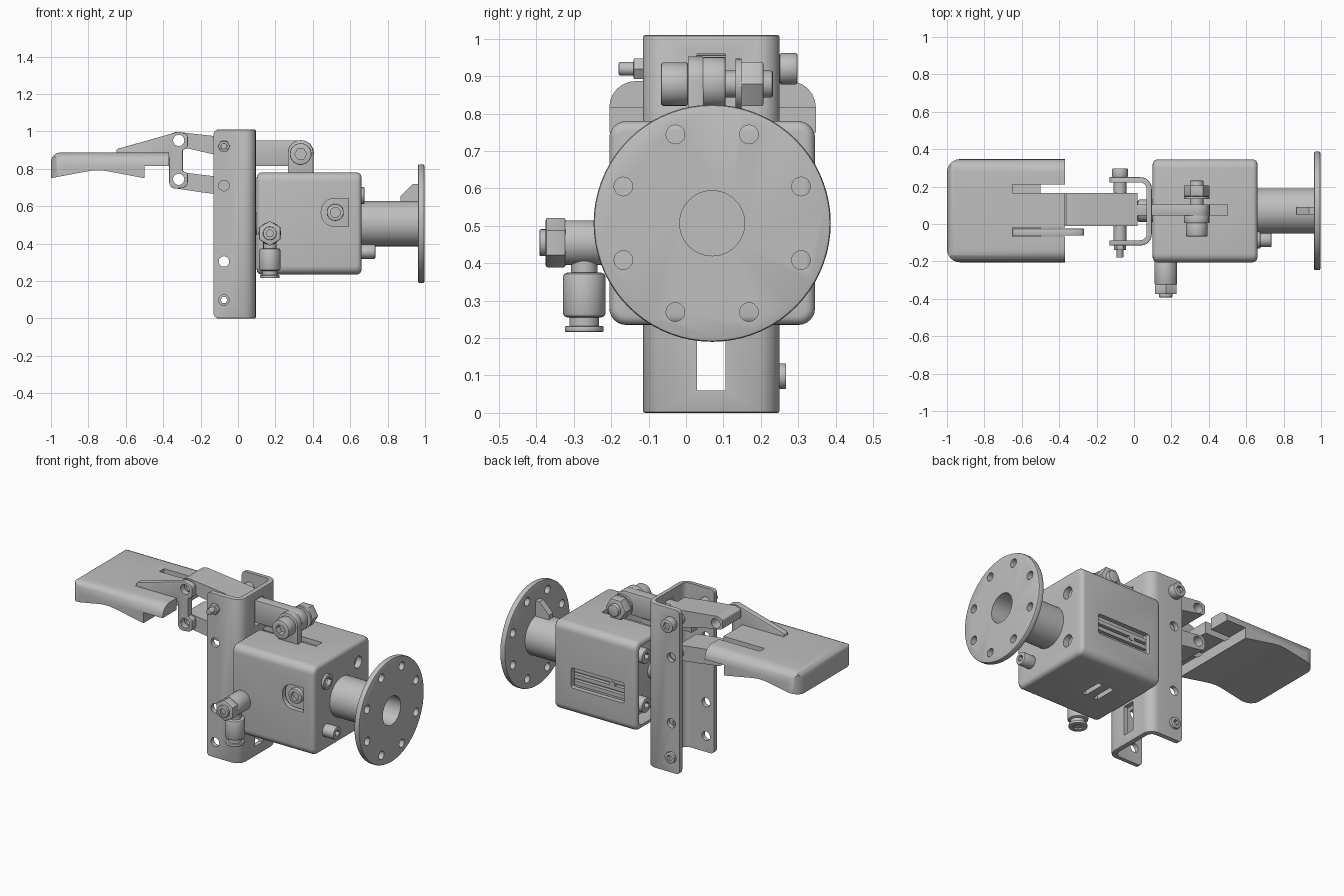
import bpy, bmesh, math
from mathutils import Vector

if "Cube" in bpy.data.objects:
    bpy.data.objects.remove(bpy.data.objects["Cube"], do_unlink=True)

metal = bpy.data.materials.new("grey_metal")
metal.use_nodes = True
GREY = (0.52, 0.52, 0.52, 1)
metal.diffuse_color = GREY
metal.node_tree.nodes["Principled BSDF"].inputs["Base Color"].default_value = GREY
CY, CZ = 0.07, 0.507          # main axis of the actuator


def rounded(pts, r=0.0, n=6):
    """Round polygon corners; a point may carry its own radius."""
    out = []
    for i, p in enumerate(pts):
        rad = p[2] if len(p) > 2 else r
        c = Vector(p[:2])
        a = (Vector(pts[i - 1][:2]) - c).normalized()
        b = (Vector(pts[(i + 1) % len(pts)][:2]) - c).normalized()
        if rad <= 0:
            out.append(c)
            continue
        half = a.angle(b) / 2
        mid = c + (a + b).normalized() * rad / math.sin(half)
        s = (c + a * rad / math.tan(half) - mid).normalized()
        e = (c + b * rad / math.tan(half) - mid).normalized()
        for k in range(n + 1):
            out.append(mid + s.slerp(e, k / n) * rad)
    return out


def rect(u0, u1, v0, v1, r=0.0):
    return rounded([(u0, v0), (u1, v0), (u1, v1), (u0, v1)], r)


def circle(u, v, r, n=32, turn=0.0):
    return [(u + r * math.cos(turn + math.tau * k / n), v + r * math.sin(turn + math.tau * k / n))
            for k in range(n)]


def prism(name, pts, axis, lo, hi, bevel=0.0, segments=2):
    """Extrude a profile along an axis: x takes (y,z), y takes (x,z), z takes (x,y)."""
    place = {"x": lambda u, v, w: (w, u, v), "y": lambda u, v, w: (u, w, v),
             "z": lambda u, v, w: (u, v, w)}[axis]
    bm = bmesh.new()
    rings = [[bm.verts.new(place(p[0], p[1], w)) for p in pts] for w in (lo, hi)]
    caps = [bm.faces.new(r) for r in rings]
    for i in range(len(pts)):
        j = (i + 1) % len(pts)
        bm.faces.new((rings[0][i], rings[0][j], rings[1][j], rings[1][i]))
    bmesh.ops.recalc_face_normals(bm, faces=bm.faces)
    if bevel:
        edges = list({e for f in caps for e in f.edges})
        bmesh.ops.bevel(bm, geom=edges, offset=bevel, segments=segments,
                        profile=0.5, affect="EDGES", clamp_overlap=True)
    mesh = bpy.data.meshes.new(name)
    bm.to_mesh(mesh)
    bm.free()
    mesh.materials.append(metal)
    ob = bpy.data.objects.new(name, mesh)
    bpy.context.collection.objects.link(ob)
    return ob


def carve(ob, pts, axis, lo, hi, op="DIFFERENCE"):
    cutter = prism("cutter", pts, axis, lo, hi)
    mod = ob.modifiers.new("carve", "BOOLEAN")
    mod.operation, mod.solver, mod.object = op, "EXACT", cutter
    new = bpy.data.meshes.new_from_object(ob.evaluated_get(bpy.context.evaluated_depsgraph_get()))
    ob.modifiers.clear()
    ob.data = new
    bpy.data.objects.remove(cutter, do_unlink=True)


def cyl(name, axis, u, v, r, lo, hi, bevel=0.0, n=32, turn=0.0):
    return prism(name, circle(u, v, r, n, turn), axis, lo, hi, bevel)


# U-shaped channel bracket, open towards -x
bracket = prism("channel_bracket", rounded([(-0.13, -0.115), (0.095, -0.115, 0.06),
                (0.095, 0.25, 0.06), (-0.13, 0.25)]), "z", 0.0, 1.01, 0.006)
carve(bracket, rounded([(-0.3, -0.087), (0.067, -0.087, 0.035), (0.067, 0.222, 0.035),
                        (-0.3, 0.222)]), "z", -0.1, 1.1)
carve(bracket, rounded([(-0.13, 0, 0.025), (0.2, 0), (0.2, 1.01), (-0.13, 1.01, 0.025)]),
      "y", -1, 1, "INTERSECT")
PIVOT_X = -0.075
for z in (0.92, 0.71, 0.305, 0.098):
    carve(bracket, circle(PIVOT_X, z, 0.028, 24), "y", -0.5, 0.5)
for z0, z1 in ((0.06, 0.24), (0.80, 0.96)):
    carve(bracket, rect(0.03, 0.105, z0, z1), "x", 0.02, 0.2)

# Housing shell with rounded edges, open towards the bracket
housing = prism("housing", rect(-0.205, 0.345, 0.235, 0.78, 0.045), "x", 0.10, 0.66, 0.025, 4)
carve(housing, rect(-0.175, 0.315, 0.265, 0.75, 0.03), "x", 0.0, 0.60)
carve(housing, rect(0.18, 0.54, 0.395, 0.52, 0.012), "y", 0.28, 0.4)
port = rounded([(0.445, 0.492, 0.07), (0.59, 0.492), (0.59, 0.642), (0.445, 0.642, 0.07)])
carve(housing, port, "y", -0.3, -0.165)
carve(housing, rect(0.10, 0.50, 0.045, 0.105), "z", 0.7, 0.9)
for x in (0.26, 0.34):
    carve(housing, rect(x, x + 0.03, 0.0, 0.14), "z", 0.1, 0.3)
BOLTS = [(CY + sy * 0.155, CZ + sz * 0.15) for sy in (-1, 1) for sz in (-1, 1)]
for y, z in BOLTS:
    carve(housing, circle(y, z, 0.036, 24), "x", 0.625, 0.8)

# Inside the housing: cylinder block, tie rods, window rails, port plug
prism("inner_block", rect(-0.165, 0.29, 0.275, 0.735, 0.05), "x", 0.17, 0.595, 0.01)
for i, (y, z) in enumerate(BOLTS):
    rod = cyl(f"tie_rod_{i}", "x", y, z, 0.045, 0.11, 0.20, 0.005)
    carve(rod, circle(y, z, 0.022, 6), "x", 0.0, 0.14)
cyl("piston_nose", "x", CY, CZ, 0.06, 0.02, 0.2, 0.008)
cyl("piston_cap", "x", CY, CZ, 0.03, 0.0, 0.04, 0.005)
for i, z in enumerate((0.415, 0.455, 0.495)):
    prism(f"window_rail_{i}", rect(0.17, 0.55, z - 0.012, z + 0.012), "y", 0.27, 0.313)
cyl("window_marker", "y", 0.28, 0.475, 0.018, 0.28, 0.318)
plug = cyl("port_plug", "y", 0.52, 0.567, 0.045, -0.19, -0.12, 0.004)
carve(plug, circle(0.52, 0.567, 0.026), "y", -0.3, -0.17)

# Drain knob and ring on the output face
knob_y, knob_z = BOLTS[0]
knob = cyl("drain_knob", "x", knob_y, knob_z, 0.038, 0.63, 0.735, 0.006)
carve(knob, circle(knob_y, knob_z, 0.02, 6), "x", 0.70, 0.8)
ring = cyl("port_ring", "x", *BOLTS[1], 0.046, 0.65, 0.675, 0.004)
carve(ring, circle(*BOLTS[1], 0.03, 6), "x", 0.6, 0.8)

# Output tube, gusset and mounting flange
tube = cyl("output_tube", "x", CY, CZ, 0.121, 0.64, 0.97, n=48)
carve(tube, circle(CY, CZ, 0.087, 48), "x", 0.72, 1.1)
flange = cyl("mounting_flange", "x", CY, CZ, 0.317, 0.962, 0.997, 0.008, 72)
carve(flange, circle(CY, CZ, 0.087, 48), "x", 0.9, 1.1)
for k in range(8):
    a = math.radians(22.5 + 45 * k)
    carve(flange, circle(CY + 0.257 * math.cos(a), CZ + 0.257 * math.sin(a), 0.025, 20), "x", 0.9, 1.1)
prism("flange_gusset", [(0.87, 0.60), (0.97, 0.60), (0.97, 0.72), (0.935, 0.72), (0.87, 0.655)],
      "y", 0.05, 0.09)

# Elbow air fitting on the front face
FX, FZ, FY = 0.17, 0.455, -0.272
cyl("elbow_body", "y", FX, FZ, 0.06, -0.325, -0.19, 0.006)
cyl("elbow_hex", "y", FX, FZ, 0.066, -0.375, -0.322, 0.005, 6, math.pi / 6)
tip = cyl("elbow_tip", "y", FX, FZ, 0.036, -0.392, -0.37, 0.004)
carve(tip, circle(FX, FZ, 0.02, 6), "y", -0.5, -0.38)
cyl("elbow_neck", "z", FX, FY, 0.035, 0.35, 0.45)
cyl("elbow_sleeve", "z", FX, FY, 0.057, 0.255, 0.375, 0.012)
cyl("elbow_throat", "z", FX, FY, 0.04, 0.225, 0.26)
collar = cyl("release_collar", "z", FX, FY, 0.052, 0.216, 0.232, 0.004)
carve(collar, circle(FX, FY, 0.028), "z", 0.1, 0.3)

# Push arm, clevis lug and clevis bolt above the housing
BX, BZ = 0.335, 0.885
prism("push_arm", rounded([(-0.11, 0.815), (0.405, 0.815, 0.065), (0.405, 0.952, 0.065), (-0.11, 0.952)]),
      "y", 0.045, 0.105, 0.003)
prism("clevis_lug", rounded([(0.267, 0.75), (0.403, 0.75), (0.403, 0.953, 0.066), (0.267, 0.953, 0.066)]),
      "y", 0.005, 0.047, 0.003)
head = cyl("clevis_bolt_head", "y", BX, BZ - 0.006, 0.058, -0.067, 0.006, 0.006)
carve(head, circle(BX, BZ - 0.006, 0.032, 6), "y", -0.2, -0.03)
cyl("clevis_bolt_shaft", "y", BX, BZ - 0.006, 0.036, 0.0, 0.232, 0.005)
cyl("clevis_washer", "y", BX, BZ - 0.006, 0.068, 0.133, 0.148)
cyl("clevis_nut", "y", BX, BZ - 0.006, 0.068, 0.147, 0.207, 0.005, 6)

# Pivot pins through the bracket
cyl("upper_pin", "y", PIVOT_X, 0.92, 0.018, -0.18, 0.27, 0.004)
pin_head = cyl("upper_pin_head", "y", PIVOT_X, 0.92, 0.042, 0.25, 0.298, 0.005)
carve(pin_head, circle(PIVOT_X, 0.92, 0.022, 6), "y", 0.28, 0.4)
cyl("upper_pin_nut", "y", PIVOT_X, 0.92, 0.032, -0.14, -0.112, 0.003, 6)
for name, y0, y1 in (("front", -0.088, -0.01), ("rear", 0.165, 0.223)):
    cyl(f"{name}_spacer", "y", PIVOT_X, 0.92, 0.034, y0, y1)
washer = cyl("bottom_washer", "y", PIVOT_X, 0.098, 0.034, 0.249, 0.268, 0.003)
carve(washer, circle(PIVOT_X, 0.098, 0.018, 6), "y", 0.2, 0.3)

# Upper and lower finger levers
PX, PZ_TOP, PZ_LOW = -0.317, 0.952, 0.744
upper = prism("upper_lever", rounded([(-0.365, 0.925, 0.02), (-0.25, 0.905), (-0.10, 0.87), (0.02, 0.82),
              (0.02, 0.955), (-0.10, 0.972), (-0.33, 0.998, 0.03), (-0.365, 0.985, 0.01)]), "y", -0.012, 0.165)
lower = prism("lower_lever", rounded([(-0.365, 0.70, 0.03), (-0.20, 0.675), (-0.04, 0.655, 0.04),
              (-0.04, 0.75, 0.04), (-0.25, 0.775), (-0.365, 0.79, 0.03)]), "y", -0.012, 0.165)
cyl("lower_pin", "y", PIVOT_X, 0.71, 0.026, -0.012, 0.222)

# Side plate joining both levers to the jaw
plate = prism("side_plate", rounded([(-0.65, 0.86), (-0.65, 0.905, 0.015), (-0.32, 0.998, 0.04),
              (-0.268, 0.985, 0.025), (-0.268, 0.915, 0.02), (-0.295, 0.90), (-0.295, 0.79),
              (-0.268, 0.775, 0.015), (-0.268, 0.70, 0.035), (-0.368, 0.69, 0.035), (-0.368, 0.86)]),
              "y", -0.062, -0.025, 0.003)
for ob in (upper, lower, plate):
    for z in (PZ_TOP, PZ_LOW):
        carve(ob, circle(PX, z, 0.03, 24), "y", -0.5, 0.5)

# Gripper jaw pad: side profile trimmed by the end and plan outlines
jaw = prism("jaw_pad", rounded([(-1.0, 0.75), (-0.75, 0.797, 0.3), (-0.5, 0.75), (-0.5, 0.815),
            (-0.37, 0.815), (-0.37, 0.887), (-1.0, 0.887, 0.05)]), "y", -0.205, 0.347)
carve(jaw, rounded([(-0.205, 0.6), (0.347, 0.6), (0.347, 0.887, 0.07), (-0.205, 0.887, 0.07)]),
      "x", -1.2, 0, "INTERSECT")
carve(jaw, rounded([(-1.0, -0.205, 0.07), (0, -0.205), (0, 0.347), (-1.0, 0.347, 0.07)]),
      "z", 0, 1.2, "INTERSECT")
for y0, y1 in ((-0.068, -0.02), (0.165, 0.21)):
    carve(jaw, rect(-0.65, -0.3, y0, y1), "z", 0.81, 1.0)

# Smooth curved surfaces while keeping edges crisp
for ob in bpy.context.scene.objects:
    ob.select_set(ob.type == "MESH")
bpy.context.view_layer.objects.active = bracket
bpy.ops.object.shade_smooth_by_angle(angle=math.radians(35))
